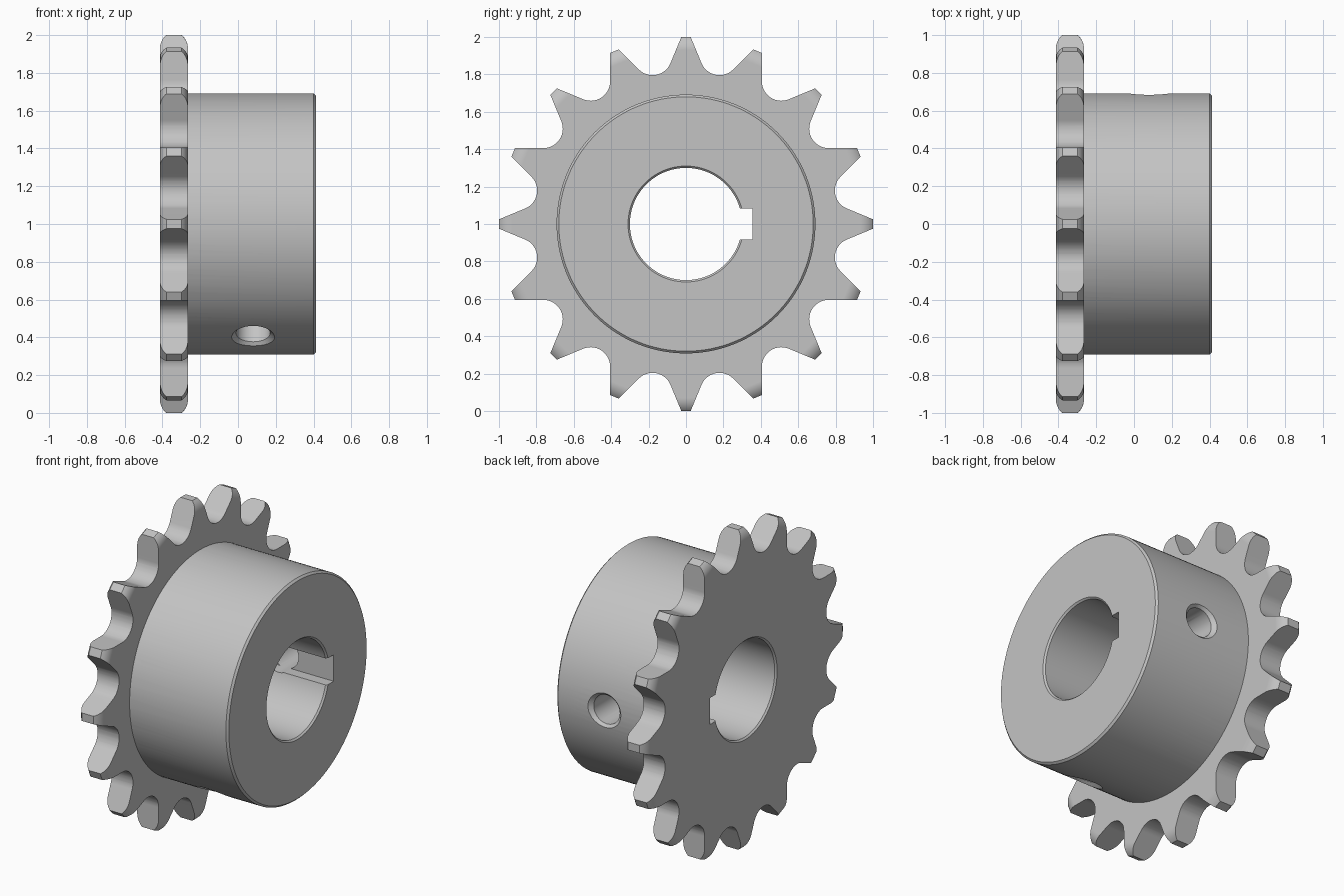
import bpy, bmesh
from math import sin, cos, pi, radians, sqrt
from mathutils import Matrix, Vector

if "Cube" in bpy.data.objects:
    bpy.data.objects.remove(bpy.data.objects["Cube"])

TEETH = 16
X0, X1, X2 = -0.413, -0.265, 0.413      # plate back, plate front, hub end
HUB_R, BORE_R = 0.692, 0.30


def to_object(name, bm):
    bmesh.ops.remove_doubles(bm, verts=bm.verts, dist=1e-5)
    bmesh.ops.recalc_face_normals(bm, faces=bm.faces)
    mesh = bpy.data.meshes.new(name)
    bm.to_mesh(mesh)
    bm.free()
    obj = bpy.data.objects.new(name, mesh)
    bpy.context.collection.objects.link(obj)
    return obj


def prism(name, outline, xa, xb):
    """Extrude a (y, z) outline along x."""
    bm = bmesh.new()
    face = bm.faces.new([bm.verts.new((xa, y, z)) for y, z in outline])
    new = bmesh.ops.extrude_face_region(bm, geom=[face])["geom"]
    verts = [g for g in new if isinstance(g, bmesh.types.BMVert)]
    bmesh.ops.translate(bm, verts=verts, vec=(xb - xa, 0, 0))
    return to_object(name, bm)


def lathe(name, profile, steps, matrix=Matrix()):
    """Spin an (x, radius) profile around the x axis."""
    bm = bmesh.new()
    verts = [bm.verts.new((x, 0, r)) for x, r in profile]
    edges = [bm.edges.new(pair) for pair in zip(verts, verts[1:])]
    bmesh.ops.spin(bm, geom=verts + edges, cent=(0, 0, 0), axis=(1, 0, 0),
                   angle=2 * pi, steps=steps)
    bmesh.ops.transform(bm, matrix=matrix, verts=bm.verts)
    return to_object(name, bm)


def combine(obj, tool, operation):
    """Apply a boolean and discard the tool."""
    mod = obj.modifiers.new("combine", 'BOOLEAN')
    mod.object, mod.operation, mod.solver = tool, operation, 'EXACT'
    graph = bpy.context.evaluated_depsgraph_get()
    mesh = bpy.data.meshes.new_from_object(obj.evaluated_get(graph))
    obj.modifiers.clear()
    obj.data = mesh
    bpy.data.objects.remove(tool)


# Tooth outline: flat tip, straight flanks, round roller seats
tip, pitch_r, step = 0.025, 0.917, 2 * pi / TEETH
seat = Vector((pitch_r * sin(step / 2), pitch_r * cos(step / 2)))
seat_r = (seat.x - tip) * cos(step) - (1 - seat.y) * sin(step)
tooth = [Vector((-tip, 1)), Vector((tip, 1))]
for i in range(15):
    a = pi + step + i / 14 * (pi - step * 3)
    a = radians(202.5 + 112.5 * i / 14)
    tooth.append(seat + seat_r * Vector((cos(a), sin(a))))
outline = []
for k in range(TEETH):
    turn = Matrix.Rotation(-k * step, 2)
    outline += [turn @ p for p in tooth]
sprocket = prism("sprocket", outline, X0, X1)

# Rounded sides of the teeth, cut by a lens-shaped blank
round_r, start_r = 0.091, 0.93
curve = []
for i in range(8):
    h = i * 0.011
    curve.append((round_r - sqrt(round_r ** 2 - h ** 2), start_r + h))
profile = [(X0, 0)] + [(X0 + d, r) for d, r in curve]
profile += [(X1 - d, r) for d, r in reversed(curve)] + [(X1, 0)]
combine(sprocket, lathe("tooth_blank", profile, 160), 'INTERSECT')

# Hub with a chamfered outer rim
c = 0.012
hub = lathe("hub", [(-0.34, 0), (-0.34, HUB_R), (X2 - c, HUB_R),
                    (X2, HUB_R - c), (X2, 0)], 128)
combine(sprocket, hub, 'UNION')

# Shaft bore, eased at both ends
e, out = 0.01, 0.04
bore = lathe("bore", [(X0 - out, 0), (X0 - out, BORE_R + e + out),
                      (X0 + e, BORE_R), (X2 - e, BORE_R),
                      (X2 + out, BORE_R + e + out), (X2 + out, 0)], 96)
combine(sprocket, bore, 'DIFFERENCE')

# Keyway
k = 0.083
keyway = prism("keyway", [(0.1, -k), (0.355, -k), (0.355, k), (0.1, k)], -1, 1)
combine(sprocket, keyway, 'DIFFERENCE')

# Two countersunk set screw holes, one over the keyway
for angle in (0, -120):
    m = (Matrix.Translation((0.08, 0, 0)) @ Matrix.Rotation(radians(angle), 4, 'X')
         @ Matrix.Rotation(pi / 2, 4, 'Z'))
    hole = lathe("screw_hole", [(0.2, 0), (0.2, 0.09), (0.668, 0.09),
                                (0.738, 0.16), (0.738, 0)], 48, m)
    combine(sprocket, hole, 'DIFFERENCE')

# Stand on the ground, colour and shade
sprocket.data.transform(Matrix.Translation((0, 0, 1)))
steel = bpy.data.materials.new("grey_steel")
steel.use_nodes = True
grey = (0.55, 0.55, 0.55, 1)
steel.diffuse_color = grey
steel.node_tree.nodes["Principled BSDF"].inputs["Base Color"].default_value = grey
sprocket.data.materials.clear()
sprocket.data.materials.append(steel)
for poly in sprocket.data.polygons:
    poly.material_index = 0

bpy.ops.object.select_all(action='DESELECT')
sprocket.select_set(True)
bpy.context.view_layer.objects.active = sprocket
bpy.ops.object.shade_smooth_by_angle(angle=radians(30))
normals = sprocket.modifiers.new("flat_face_normals", 'WEIGHTED_NORMAL')
normals.keep_sharp = True
